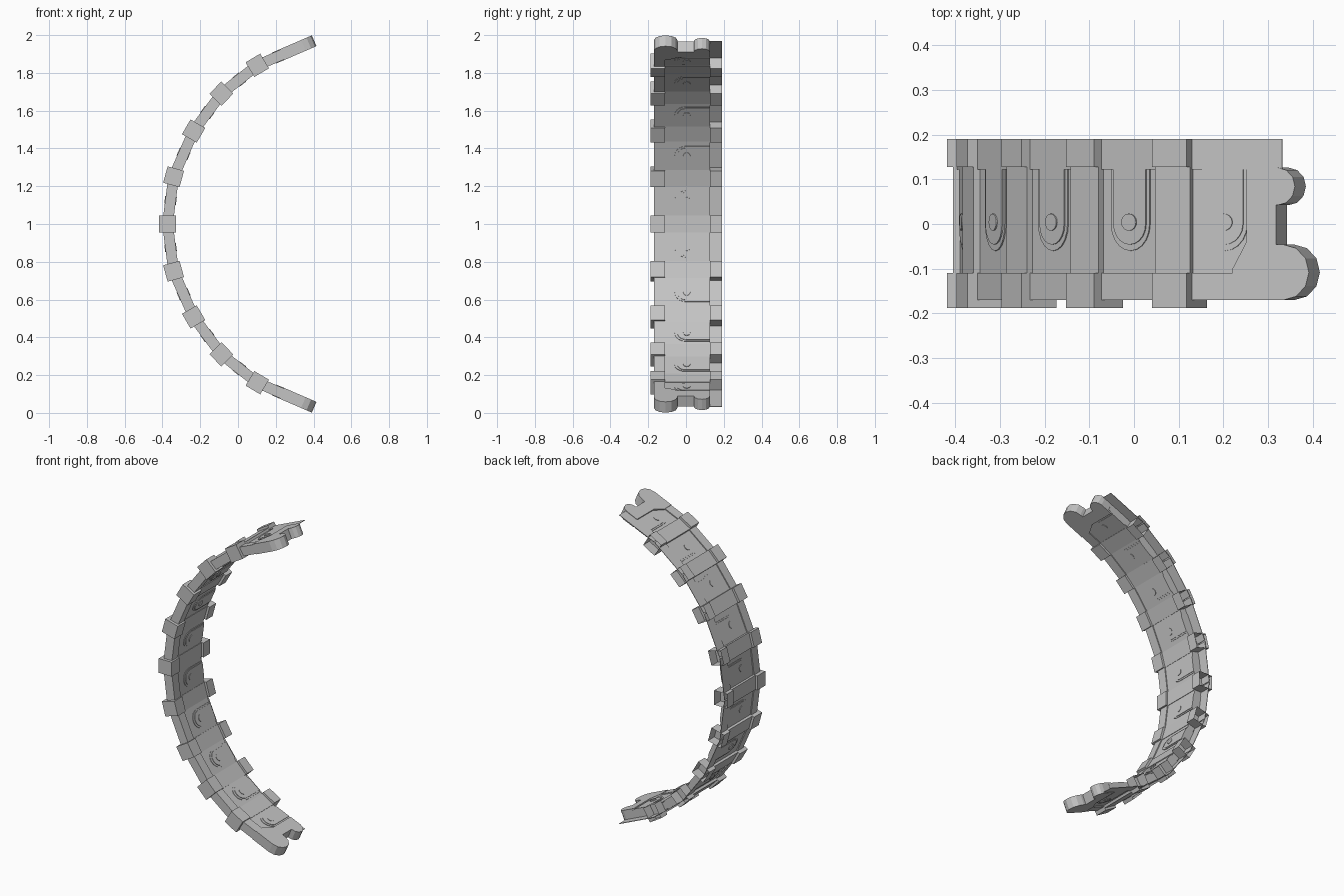
import bpy, bmesh, math
from mathutils import Vector

if "Cube" in bpy.data.objects:
    bpy.data.objects.remove(bpy.data.objects["Cube"])

grey = bpy.data.materials.new("plain_grey")
grey.use_nodes = True
grey.diffuse_color = (0.55, 0.55, 0.55, 1)
grey.node_tree.nodes["Principled BSDF"].inputs["Base Color"].default_value = grey.diffuse_color

# Centre line of the upper half, measured from mid height
PATH = [(-0.373, 0), (-0.341, 0.25), (-0.235, 0.492), (-0.088, 0.69), (0.102, 0.84), (0.403, 0.97)]
FRONT, RAIL, INNER, OUTER, BACK = -0.188, -0.17, -0.11, 0.127, 0.19
BLOCK, THICK = 0.045, 0.028


def frame(point, angle):
    t = Vector((math.cos(angle), 0, math.sin(angle)))
    n = Vector((-math.sin(angle), 0, math.cos(angle)))
    return Vector((point[0], 0, point[1])), t, n


def prism(bm, fr, outline, low, high):
    """Extrude an outline (along, y) through the band thickness."""
    o, t, n = fr
    rings = [[bm.verts.new(o + t * u + n * h + Vector((0, y, 0))) for u, y in outline] for h in (low, high)]
    count = len(outline)
    bm.faces.new(rings[0])
    bm.faces.new(rings[1])
    for i in range(count):
        j = (i + 1) % count
        bm.faces.new((rings[0][i], rings[0][j], rings[1][j], rings[1][i]))


def rect(u0, u1, y0, y1):
    return [(u0, y0), (u1, y0), (u1, y1), (u0, y1)]


def arc(cu, cy, ru, ry, start, end, steps):
    angles = [math.radians(start + (end - start) * i / steps) for i in range(steps + 1)]
    return [(cu + ru * math.cos(a), cy + ry * math.sin(a)) for a in angles]


def arch(mid, half, tip):
    return [(mid - half, OUTER)] + arc(mid, 0, half, tip, 180, 360, 10) + [(mid + half, OUTER)]


def finish(name, bm, mirror=True, open_back=False):
    bmesh.ops.recalc_face_normals(bm, faces=bm.faces)
    if open_back:
        caps = [f for f in bm.faces if all(abs(v.co.y - BACK) < 1e-4 for v in f.verts)]
        bmesh.ops.delete(bm, geom=caps, context='FACES')
    mesh = bpy.data.meshes.new(name)
    bm.to_mesh(mesh)
    bm.free()
    mesh.materials.append(grey)
    obj = bpy.data.objects.new(name, mesh)
    obj.location.z = 1
    bpy.context.collection.objects.link(obj)
    if mirror:
        mod = obj.modifiers.new("lower_half", 'MIRROR')
        mod.use_axis = (False, False, True)
        mod.use_mirror_merge = False


# Frames for each link and each joint
links = []
for a, b in zip(PATH, PATH[1:]):
    links.append((frame(a, math.atan2(b[1] - a[1], b[0] - a[0])), math.dist(a, b)))
angles = [math.atan2(f[1].z, f[1].x) for f, _ in links]
joints = [frame(PATH[0], math.pi / 2)]
joints += [frame(PATH[i], (angles[i - 1] + angles[i]) / 2) for i in range(1, len(links))]

# Joint blocks: solid at the front, a lower crossbar, open shells at the back
for label, group, mirror in (("middle", joints[:1], False), ("side", joints[1:], True)):
    for part, y0, y1, h in (("front_block", FRONT, INNER, BLOCK),
                            ("crossbar", INNER, OUTER, 0.031),
                            ("back_block", OUTER, BACK, BLOCK)):
        bm = bmesh.new()
        for fr in group:
            prism(bm, fr, rect(-BLOCK, BLOCK, y0, y1), -h, h)
        finish(label + "_" + part, bm, mirror, part == "back_block")

# Links: front rail, panel, thin back flange, raised arches and pins
rail, panel, flange, arches, pins = (bmesh.new() for _ in range(5))
for i, (fr, length) in enumerate(links):
    last = i == len(links) - 1
    mid = 0.12 if last else length / 2
    prism(rail, fr, rect(0, 0.16 if last else length, RAIL, INNER), -THICK, THICK)
    prism(panel, fr, rect(0, 0.2 if last else length, INNER, OUTER), -0.022, 0.022)
    prism(flange, fr, rect(0, 0.261 if last else length, OUTER - 0.005, BACK), THICK - 0.003, THICK)
    prism(arches, fr, arch(mid, 0.055, 0.06), -0.025, 0.025)
    prism(arches, fr, arch(mid, 0.046, 0.046), -0.028, 0.028)
    prism(pins, fr, arc(mid, 0.004, 0.021, 0.019, 0, 337.5, 15), -0.031, 0.031)
for name, bm in (("front_rail", rail), ("panels", panel), ("back_flange", flange),
                 ("panel_arches", arches), ("panel_pins", pins)):
    finish(name, bm)

# End clasp with a large tab, a slot and a small tab
clasp = bmesh.new()
outline = [(0.142, RAIL)] + arc(0.266, -0.108, 0.062, 0.062, -90, 90, 6)
outline += [(0.248, -0.046), (0.248, 0.042)] + arc(0.252, 0.084, 0.042, 0.042, -90, 90, 6)
outline += [(0.176, 0.126), (0.176, -0.04), (0.142, -0.1)]
prism(clasp, links[-1][0], outline, -0.031, 0.031)
finish("end_clasp", clasp)
